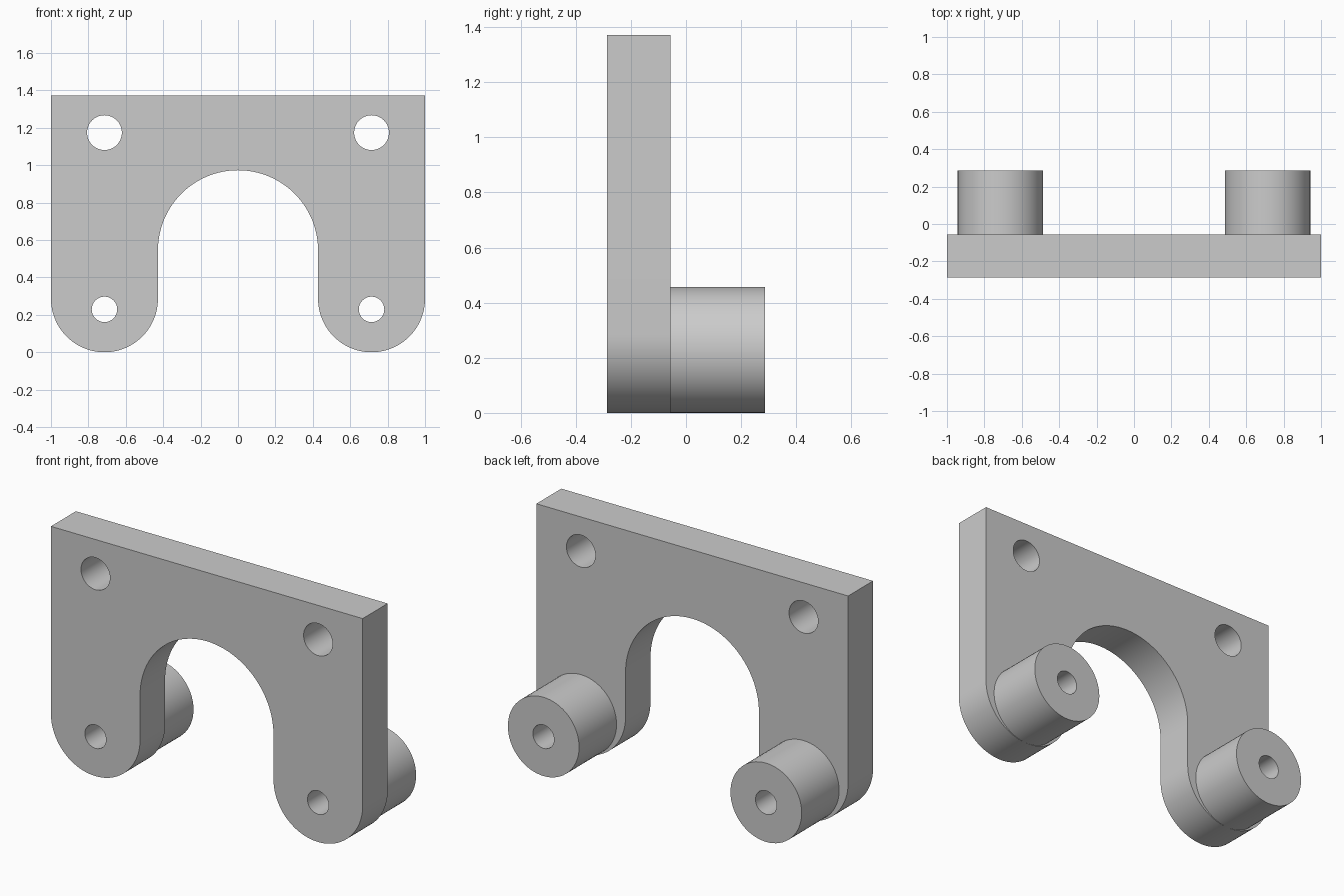
import bpy
import bmesh
from math import pi, cos, sin, radians

cube = bpy.data.objects.get("Cube")
if cube:
    bpy.data.objects.remove(cube, do_unlink=True)

GREY = (0.6, 0.6, 0.6, 1)
grey = bpy.data.materials.new("plain grey")
grey.use_nodes = True
grey.diffuse_color = GREY
grey.node_tree.nodes["Principled BSDF"].inputs["Base Color"].default_value = GREY

# Main dimensions
TOP = 1.372
FRONT, BACK, BOSS_END = -0.286, -0.057, 0.286
LEG_X, LEG_R = 0.714, 0.286
ARCH_R, ARCH_Z = LEG_X - LEG_R, 0.545
BOSS_R, BOSS_Z = 0.2285, 0.229
PIN_R, BOLT_R, BOLT_Z = 0.068, 0.093, 1.174


def arc(cx, cz, r, start, end, steps=48):
    angles = [radians(start + (end - start) * i / steps) for i in range(steps + 1)]
    return [(cx + r * cos(a), cz + r * sin(a)) for a in angles]


def circle(cx, cz, r):
    return arc(cx, cz, r, 0, 360, 64)[:-1]


def extruded(name, outlines, y0, y1):
    """Fill the outlines (inner ones become holes) and extrude from y0 to y1."""
    curve = bpy.data.curves.new(name, "CURVE")
    curve.dimensions = "2D"
    curve.fill_mode = "BOTH"
    curve.extrude = (y1 - y0) / 2
    for points in outlines:
        spline = curve.splines.new("POLY")
        spline.points.add(len(points) - 1)
        for point, (x, z) in zip(spline.points, points):
            point.co = (x, z, 0, 1)
        spline.use_cyclic_u = True
    obj = bpy.data.objects.new(name, curve)
    bpy.context.collection.objects.link(obj)
    obj.rotation_euler.x = pi / 2
    obj.location.y = (y0 + y1) / 2
    bpy.ops.object.select_all(action="DESELECT")
    obj.select_set(True)
    bpy.context.view_layer.objects.active = obj
    bpy.ops.object.convert(target="MESH")
    obj = bpy.context.object
    # Weld the caps to the walls
    bm = bmesh.new()
    bm.from_mesh(obj.data)
    bmesh.ops.remove_doubles(bm, verts=bm.verts, dist=0.0001)
    bmesh.ops.recalc_face_normals(bm, faces=bm.faces)
    bm.to_mesh(obj.data)
    bm.free()
    obj.data.materials.clear()
    obj.data.materials.append(grey)
    bpy.ops.object.shade_smooth_by_angle(angle=radians(30))
    return obj


# Plate with two rounded legs, an arch between them and four holes
outline = [(-1, TOP)]
outline += arc(-LEG_X, LEG_R, LEG_R, 180, 360)
outline += arc(0, ARCH_Z, ARCH_R, 180, 0)
outline += arc(LEG_X, LEG_R, LEG_R, 180, 360)
outline += [(1, TOP)]
holes = []
for x in (-LEG_X, LEG_X):
    holes += [circle(x, BOSS_Z, PIN_R), circle(x, BOLT_Z, BOLT_R)]
extruded("plate", [outline] + holes, FRONT, BACK)

# Drilled round bosses behind the legs
for side, x in (("right", -LEG_X), ("left", LEG_X)):
    rings = [circle(x, BOSS_Z, BOSS_R), circle(x, BOSS_Z, PIN_R)]
    extruded(side + "_boss", rings, BACK, BOSS_END)
